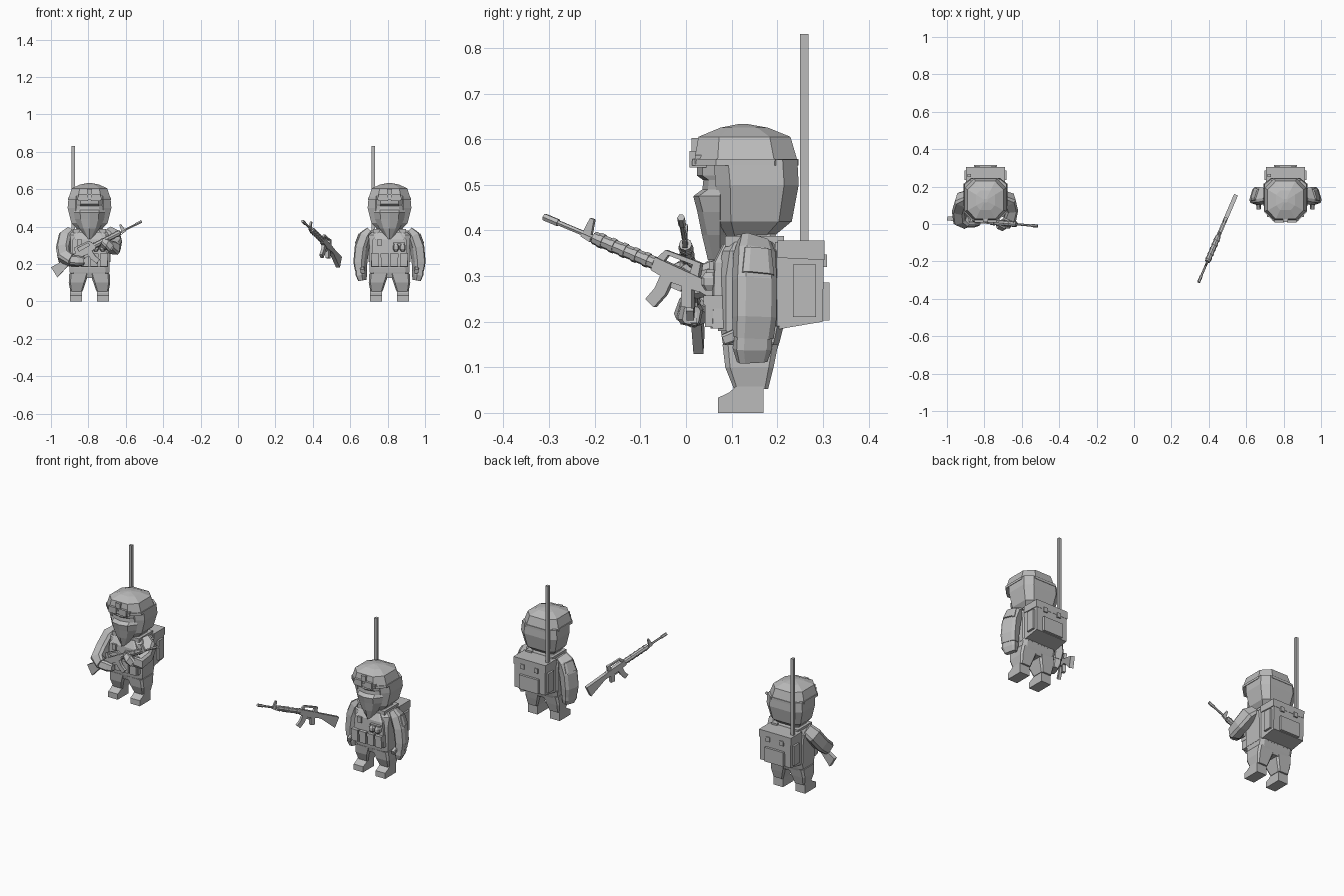
import bpy
import bmesh
import math
from mathutils import Vector, Matrix

if "Cube" in bpy.data.objects:
    bpy.data.objects.remove(bpy.data.objects["Cube"])

grey = bpy.data.materials.new("plain_grey")
grey.use_nodes = True
GREY = (0.5, 0.5, 0.5, 1)
grey.diffuse_color = GREY
for node in grey.node_tree.nodes:
    if node.type == 'BSDF_PRINCIPLED':
        node.inputs["Base Color"].default_value = GREY


def finish(name, bm, matrix):
    bmesh.ops.transform(bm, matrix=matrix, verts=bm.verts)
    bmesh.ops.recalc_face_normals(bm, faces=bm.faces)
    mesh = bpy.data.meshes.new(name)
    bm.to_mesh(mesh)
    bm.free()
    mesh.materials.append(grey)
    obj = bpy.data.objects.new(name, mesh)
    bpy.context.scene.collection.objects.link(obj)
    return obj


def loft(name, rings, matrix):
    """Skin a list of closed rings and cap both ends."""
    bm = bmesh.new()
    loops = [[bm.verts.new(p) for p in ring] for ring in rings]
    n = len(loops[0])
    for a, b in zip(loops, loops[1:]):
        for i in range(n):
            j = (i + 1) % n
            bm.faces.new((a[i], a[j], b[j], b[i]))
    bm.faces.new(loops[0])
    bm.faces.new(loops[-1])
    return finish(name, bm, matrix)


def octagon(hx, hy, c=0.35):
    """Corner-cut rectangle, centred on the origin."""
    k = 1 - c
    return [(hx, -hy * k), (hx, hy * k), (hx * k, hy), (-hx * k, hy),
            (-hx, hy * k), (-hx, -hy * k), (-hx * k, -hy), (hx * k, -hy)]


def stack(name, levels, matrix, c=0.35):
    """Loft of horizontal octagons: (z, x centre, half x, front y, back y)."""
    rings = []
    for z, cx, hx, y0, y1 in levels:
        rings.append([(cx + x, (y0 + y1) / 2 + y, z)
                      for x, y in octagon(hx, (y1 - y0) / 2, c)])
    return loft(name, rings, matrix)


def limb(name, path, matrix):
    """Octagonal tube through (point, half width, half depth)."""
    pts = [Vector(p[0]) for p in path]
    rings = []
    for i, (p, hu, hv) in enumerate(path):
        t = (pts[min(i + 1, len(pts) - 1)] - pts[max(i - 1, 0)]).normalized()
        v = t.cross(Vector((1, 0.3, 0))).normalized()
        u = v.cross(t)
        rings.append([pts[i] + u * a + v * b for a, b in octagon(hu, hv)])
    return loft(name, rings, matrix)


def box(name, x, y, z, matrix):
    """Box from (low, high) pairs."""
    rings = [[(x[0], y[0], h), (x[1], y[0], h), (x[1], y[1], h), (x[0], y[1], h)] for h in z]
    return loft(name, rings, matrix)


def plate(name, outline, half, matrix):
    """Side outline in XZ given a thickness along Y."""
    return loft(name, [[(x, s * half, z) for x, z in outline] for s in (-1, 1)], matrix)


def tube(name, x0, x1, radius, matrix, sides=8):
    rings = [[(x, radius * math.cos(math.tau * i / sides), radius * math.sin(math.tau * i / sides))
              for i in range(sides)] for x in (x0, x1)]
    return loft(name, rings, matrix)


def rifle(prefix, butt, muzzle):
    d = (Vector(muzzle) - Vector(butt)).normalized()
    side = Vector((0, 0, 1)).cross(d).normalized()
    up = d.cross(side)
    m = Matrix.Translation(butt) @ Matrix((d, side, up)).transposed().to_4x4()
    n = prefix + "_rifle_"
    plate(n + "stock", [(0, .003), (.14, .008), (.14, -.018), (.11, -.022), (.005, -.06)], .011, m)
    plate(n + "receiver", [(.135, .01), (.26, .014), (.26, -.016), (.20, -.024), (.135, -.02)], .011, m)
    plate(n + "grip", [(.155, -.018), (.18, -.02), (.165, -.065), (.14, -.06)], .009, m)
    plate(n + "magazine", [(.205, -.015), (.235, -.015), (.238, -.05), (.25, -.08),
                           (.225, -.09), (.21, -.055)], .008, m)
    plate(n + "trigger_guard", [(.178, -.024), (.208, -.024), (.205, -.036), (.18, -.036)], .003, m)
    # carry handle: rear sight block, bridge and front leg
    plate(n + "rear_sight", [(.15, .01), (.172, .01), (.172, .04), (.155, .04)], .008, m)
    plate(n + "handle_bridge", [(.165, .03), (.245, .028), (.245, .037), (.165, .04)], .006, m)
    plate(n + "handle_leg", [(.24, .012), (.258, .012), (.245, .037), (.234, .03)], .006, m)
    tube(n + "handguard", .26, .415, .0145, m)
    for i in range(5):
        tube(n + "handguard_rib", .275 + i * .029, .286 + i * .029, .0165, m)
    tube(n + "barrel", .41, .52, .006, m, 6)
    tube(n + "flash_hider", .507, .543, .0085, m, 6)
    plate(n + "front_sight", [(.42, -.012), (.445, -.008), (.438, .038), (.428, .038)], .005, m)


def soldier(prefix, cx, arms):
    m = Matrix.Translation((cx, 0, 0))
    n = prefix + "_"
    # head, face wrap and helmet
    stack(n + "hood", [(.385, 0, .065, .09, .19), (.42, 0, .097, .07, .232),
                       (.50, 0, .117, .065, .247), (.555, 0, .112, .06, .244)], m)
    face = []
    for z, hx, yf in [(.335, .012, .048), (.39, .055, .035), (.44, .078, .025), (.475, .084, .016),
                      (.49, .084, .036), (.51, .084, .038), (.52, .08, .024), (.555, .08, .024)]:
        face.append([(-hx, .075, z), (-hx * .6, yf + .012, z), (0, yf, z),
                     (hx * .6, yf + .012, z), (hx, .075, z), (0, .1, z)])
    loft(n + "face_wrap", face, m)
    stack(n + "helmet", [(.55, 0, .113, .018, .245), (.605, 0, .095, .027, .229),
                         (.625, 0, .05, .075, .18), (.633, 0, .01, .115, .135)], m, .45)
    stack(n + "helmet_rim", [(.542, 0, .116, .013, .247), (.556, 0, .115, .014, .247)], m, .45)
    for s in (-1, 1):
        box(n + "goggle_lens", sorted((s * .008, s * .058)), (.008, .045), (.538, .574), m)
        box(n + "goggle_clip", sorted((s * .058, s * .072)), (.02, .05), (.545, .565), m)
    box(n + "helmet_mount", (-.014, .014), (.012, .045), (.57, .602), m)
    # torso and vest
    stack(n + "torso", [(.18, 0, .108, .07, .212), (.30, 0, .108, .07, .212),
                        (.355, 0, .112, .08, .208), (.385, 0, .075, .1, .2), (.41, 0, .05, .1, .18)], m, .25)
    stack(n + "vest_front", [(.185, 0, .1, .054, .11), (.33, 0, .09, .06, .11),
                             (.37, 0, .06, .08, .13)], m, .15)
    for x in (-.077, -.026, .026, .077):
        box(n + "magazine_pouch", (x - .02, x + .02), (.042, .08), (.188, .245), m)
        box(n + "pouch_flap", (x - .022, x + .022), (.038, .08), (.236, .257), m)
    box(n + "chest_patch", (-.066, -.04), (.05, .07), (.298, .332), m)
    for x in (.034, .07):
        stack(n + "grenade", [(.268, x, .009, .042, .062), (.28, x, .016, .034, .066),
                              (.296, x, .016, .034, .066), (.308, x, .008, .042, .062)], m)
    box(n + "grenade_clip", (.02, .084), (.044, .07), (.307, .314), m)
    # trousers, legs and boots
    stack(n + "hips", [(.125, 0, .085, .088, .195), (.155, 0, .106, .08, .205),
                       (.19, 0, .107, .075, .214)], m, .2)
    for s in (-1, 1):
        stack(n + "trouser_leg", [(.052, s * .07, .032, .105, .18), (.1, s * .066, .045, .086, .192),
                                  (.15, s * .056, .052, .08, .202)], m, .2)
        turn = m @ Matrix.Translation((s * .072, 0, 0)) @ Matrix.Rotation(math.pi / 2, 4, 'Z')
        plate(n + "boot", [(.07, 0), (.17, 0), (.17, .06), (.112, .06), (.095, .045), (.07, .033)], .031, turn)
        box(n + "shoulder_strap", sorted((s * .05, s * .088)), (.085, .215), (.365, .388), m)
        box(n + "pack_side_pocket", sorted((s * .095, s * .112)), (.235, .285), (.21, .325), m)
        box(n + "pack_buckle", (s * .045 - .012, s * .045 + .012), (.29, .309), (.32, .347), m)
    # backpack with rear pocket and aerial
    side = m @ Matrix.Rotation(math.pi / 2, 4, 'Z')
    plate(n + "backpack", [(.195, .182), (.3, .2), (.302, .375), (.195, .375)], .1, side)
    plate(n + "pack_lid", [(.2, .34), (.303, .335), (.304, .378), (.2, .378)], .104, side)
    box(n + "pack_rear_pocket", (-.062, .062), (.295, .315), (.203, .286), m)
    box(n + "aerial", (-.095, -.078), (.25, .268), (.36, .83), m)
    # arms, posed per figure
    for s, (sleeve, hand) in zip((-1, 1), arms):
        arm_m = m @ Matrix.Scale(s, 4, (1, 0, 0))
        limb(n + "sleeve", sleeve, arm_m)
        limb(n + "glove", hand, arm_m)


# relaxed arm hanging at the side
hang = ([((.1, .15, .375), .02, .035), ((.125, .15, .35), .03, .042), ((.147, .15, .29), .032, .045),
         ((.156, .15, .21), .03, .045), ((.152, .147, .165), .026, .042)],
        [((.152, .147, .175), .024, .04), ((.15, .145, .14), .024, .04), ((.145, .145, .112), .016, .032)])
# arms bent forward: trigger hand and support hand
trigger = ([((.095, .145, .37), .025, .035), ((.125, .13, .34), .035, .042), ((.14, .08, .275), .035, .04),
            ((.135, .025, .235), .036, .037), ((.095, .005, .22), .03, .03)],
           [((.105, .008, .22), .025, .026), ((.06, .01, .216), .025, .026), ((.03, .012, .214), .018, .02)])
support = ([((.095, .145, .37), .025, .035), ((.125, .13, .345), .035, .042), ((.138, .08, .305), .033, .038),
            ((.13, .025, .285), .034, .034), ((.105, -.002, .295), .028, .028)],
           [((.112, 0, .29), .024, .025), ((.09, -.008, .305), .025, .026), ((.065, -.005, .315), .018, .02)])

soldier("armed", -.794, (trigger, support))
soldier("standing", .81, (hang, hang))

# thumbs and sleeve patches of the standing figure
base = Matrix.Translation((.81, 0, 0))
for s in (-1, 1):
    mirror = base @ Matrix.Scale(s, 4, (1, 0, 0))
    limb("standing_thumb", [((.145, .12, .175), .012, .014), ((.143, .082, .16), .011, .012)], mirror)
    limb("standing_sleeve_patch", [((.143, .155, .357), .018, .03), ((.161, .155, .302), .02, .036)], mirror)

rifle("armed", (-.997, .03, .18), (-.527, -.01, .422))
rifle("loose", (.545, .155, .235), (.345, -.312, .43))
